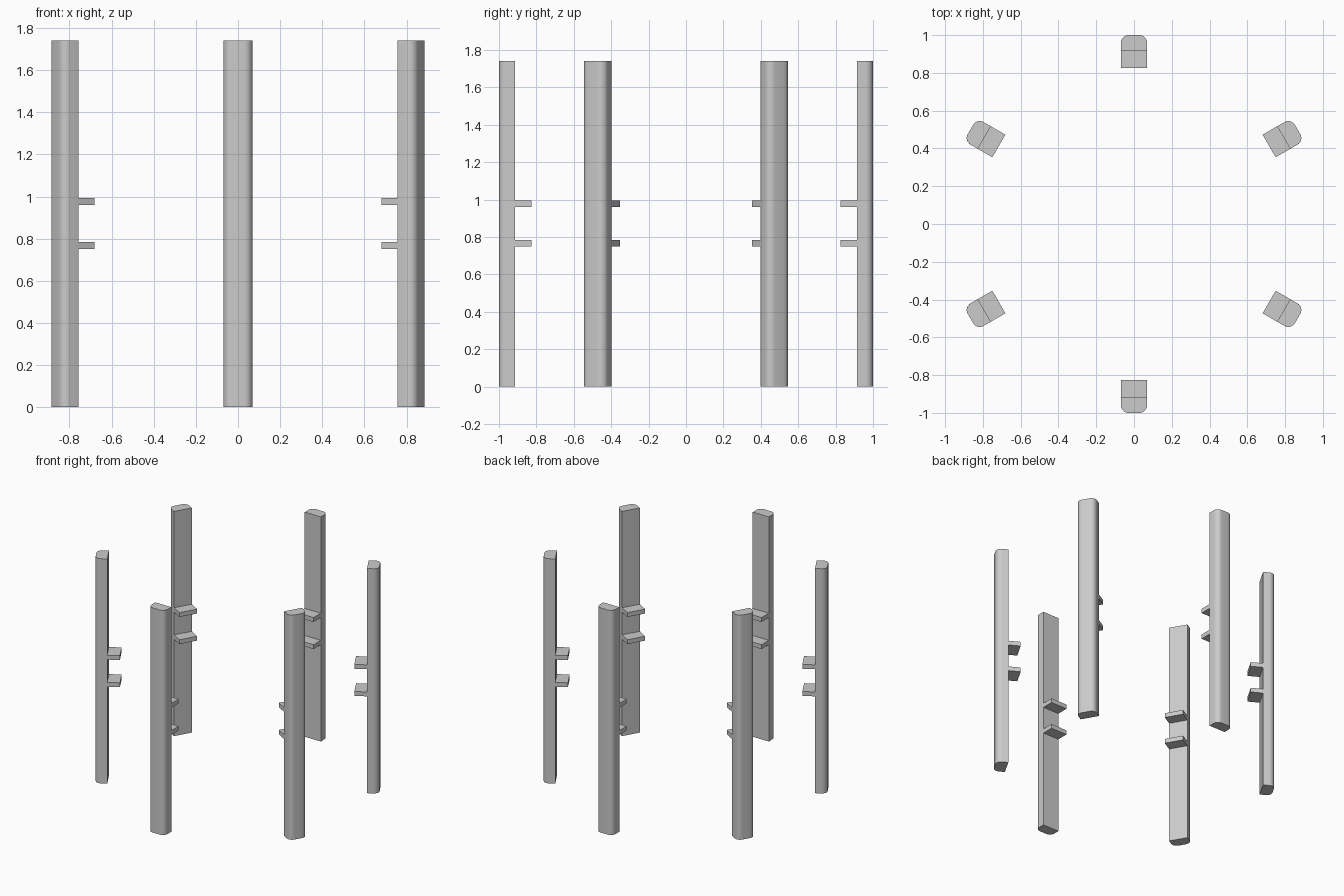
import bpy, bmesh, math
from mathutils import Matrix

if "Cube" in bpy.data.objects:
    bpy.data.objects.remove(bpy.data.objects["Cube"])

HALF, INNER, OUTER, TAB_INNER = 0.069, 0.915, 1.0, 0.826
HEIGHT, RADIUS, SEGMENTS = 1.74, 0.04, 8


def extrude_profile(name, points, z0, z1, angle):
    """Extrude a counter-clockwise outline upwards, then turn it about the centre."""
    bm = bmesh.new()
    face = bm.faces.new([bm.verts.new((x, y, z0)) for x, y in points])
    top = bmesh.ops.extrude_face_region(bm, geom=[face])["geom"]
    verts = [g for g in top if isinstance(g, bmesh.types.BMVert)]
    bmesh.ops.translate(bm, verts=verts, vec=(0, 0, z1 - z0))
    bmesh.ops.recalc_face_normals(bm, faces=bm.faces)
    bm.transform(Matrix.Rotation(angle, 4, 'Z'))
    mesh = bpy.data.meshes.new(name)
    bm.to_mesh(mesh)
    bm.free()
    obj = bpy.data.objects.new(name, mesh)
    bpy.context.collection.objects.link(obj)
    return obj


def arc(cx, cy, start):
    angles = [start + math.pi / 2 * i / SEGMENTS for i in range(SEGMENTS + 1)]
    return [(cx + RADIUS * math.cos(a), cy + RADIUS * math.sin(a)) for a in angles]


# Post section: square inner edge, two rounded outer corners
c = HALF - RADIUS
post_outline = [(-HALF, INNER), (HALF, INNER)]
post_outline += arc(c, OUTER - RADIUS, 0) + arc(-c, OUTER - RADIUS, math.pi / 2)
tab_outline = [(-HALF, TAB_INNER), (HALF, TAB_INNER), (HALF, INNER), (-HALF, INNER)]

# Six posts in a ring, each with two tabs pointing inwards
for i in range(6):
    angle = math.radians(60 * i)
    post = extrude_profile(f"post_{i + 1}", post_outline, 0, HEIGHT, angle)
    bpy.ops.object.select_all(action='DESELECT')
    post.select_set(True)
    bpy.context.view_layer.objects.active = post
    bpy.ops.object.shade_smooth_by_angle(angle=math.radians(30))
    for level, z in (("lower", 0.75), ("upper", 0.96)):
        extrude_profile(f"{level}_tab_{i + 1}", tab_outline, z, z + 0.034, angle)
